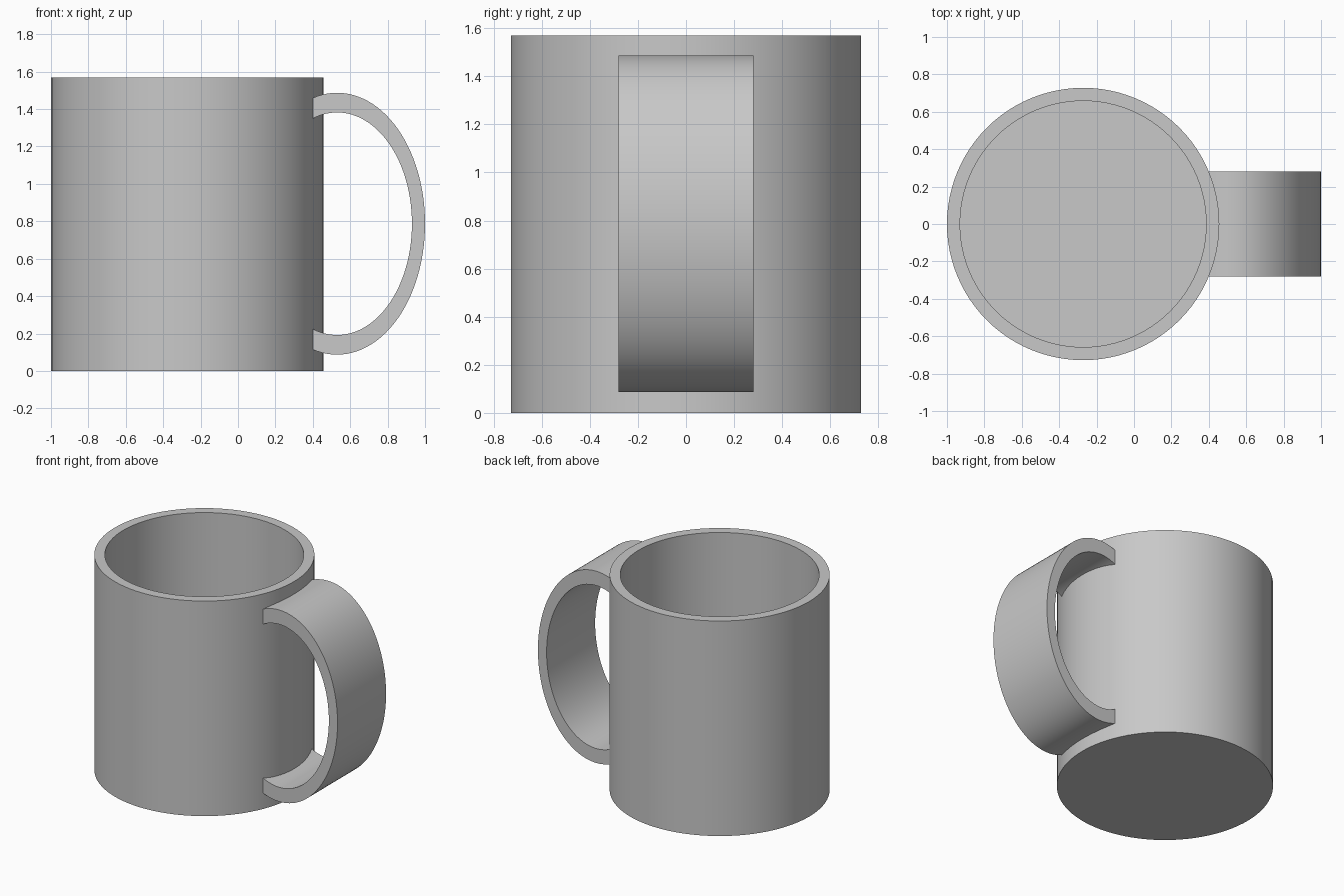
import bpy, bmesh, math

cube = bpy.data.objects.get("Cube")
if cube:
    bpy.data.objects.remove(cube, do_unlink=True)

HEIGHT, RADIUS, WALL = 1.57, 0.728, 0.07
CUP_X = -0.272

grey = bpy.data.materials.new("ceramic_grey")
grey.use_nodes = True
colour = (0.58, 0.58, 0.58, 1)
grey.diffuse_color = colour
grey.node_tree.nodes["Principled BSDF"].inputs["Base Color"].default_value = colour


def finish(name, bm):
    """Turn a bmesh into a smooth-shaded object with sharp rims."""
    bmesh.ops.remove_doubles(bm, verts=bm.verts, dist=0.0001)
    bmesh.ops.recalc_face_normals(bm, faces=bm.faces)
    mesh = bpy.data.meshes.new(name)
    bm.to_mesh(mesh)
    bm.free()
    mesh.materials.append(grey)
    obj = bpy.data.objects.new(name, mesh)
    bpy.context.collection.objects.link(obj)
    bpy.ops.object.select_all(action='DESELECT')
    obj.select_set(True)
    bpy.context.view_layer.objects.active = obj
    bpy.ops.object.shade_smooth_by_angle(angle=math.radians(30))
    return obj


# Cup: a wall and floor profile turned around the vertical axis
bm = bmesh.new()
inner = RADIUS - WALL
profile = [(0, 0), (RADIUS, 0), (RADIUS, HEIGHT), (inner, HEIGHT), (inner, WALL), (0, WALL)]
points = [bm.verts.new((r, 0, z)) for r, z in profile]
edges = [bm.edges.new(pair) for pair in zip(points, points[1:])]
bmesh.ops.spin(bm, geom=points + edges, cent=(0, 0, 0), axis=(0, 0, 1),
               angle=math.tau, steps=96)
cup = finish("cup_body", bm)
cup.location.x = CUP_X

# Handle: a flat elliptical band whose ends are buried in the cup wall
HALF_WIDTH, CENTRE_X, CENTRE_Z, END_X = 0.28, 0.53, 0.787, 0.397
STEPS = 64


def arc_point(rx, rz, t):
    """Point on an elliptical arc; t runs from -1 (bottom end) to 1 (top end)."""
    angle = t * math.acos((END_X - CENTRE_X) / rx)
    return CENTRE_X + rx * math.cos(angle), CENTRE_Z + rz * math.sin(angle)


bm = bmesh.new()
rings = []
for i in range(STEPS + 1):
    t = 2 * i / STEPS - 1
    ox, oz = arc_point(0.47, 0.70, t)
    ix, iz = arc_point(0.40, 0.595, t)
    corners = [(ox, -HALF_WIDTH, oz), (ox, HALF_WIDTH, oz),
               (ix, HALF_WIDTH, iz), (ix, -HALF_WIDTH, iz)]
    rings.append([bm.verts.new(c) for c in corners])
for a, b in zip(rings, rings[1:]):
    for k in range(4):
        n = (k + 1) % 4
        bm.faces.new((a[k], a[n], b[n], b[k]))
bm.faces.new(rings[0])
bm.faces.new(rings[-1])
finish("handle", bm)
